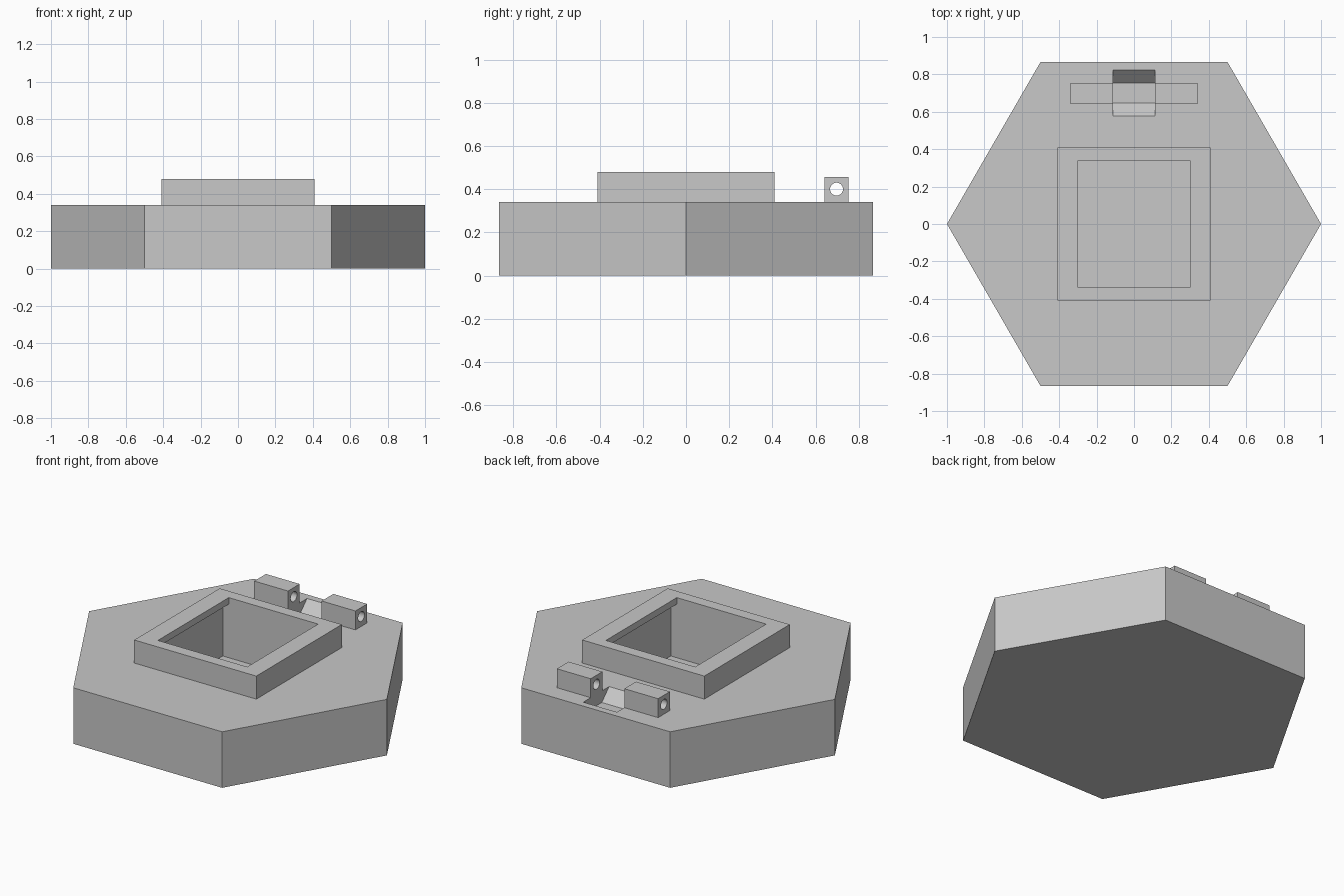
import bpy
import bmesh
import math
from mathutils import Matrix, Vector

default = bpy.data.objects.get("Cube")
if default:
    bpy.data.objects.remove(default, do_unlink=True)

# Single grey material
grey = bpy.data.materials.new("plain grey")
grey.use_nodes = True
COLOUR = (0.58, 0.58, 0.58, 1.0)
grey.diffuse_color = COLOUR
grey.node_tree.nodes["Principled BSDF"].inputs["Base Color"].default_value = COLOUR


def finish(name, bm):
    bmesh.ops.recalc_face_normals(bm, faces=bm.faces)
    mesh = bpy.data.meshes.new(name)
    bm.to_mesh(mesh)
    bm.free()
    mesh.materials.append(grey)
    obj = bpy.data.objects.new(name, mesh)
    bpy.context.collection.objects.link(obj)
    return obj


def box(name, low, high):
    low, high = Vector(low), Vector(high)
    bm = bmesh.new()
    matrix = Matrix.Translation((low + high) / 2) @ Matrix.Diagonal((*(high - low), 1))
    bmesh.ops.create_cube(bm, size=1, matrix=matrix)
    return finish(name, bm)


def prism(name, sides, radius, depth, centre, roll=0.0, along_x=False):
    bm = bmesh.new()
    matrix = Matrix.Translation(centre)
    if along_x:
        matrix = matrix @ Matrix.Rotation(math.pi / 2, 4, 'Y')
    matrix = matrix @ Matrix.Rotation(roll, 4, 'Z')
    bmesh.ops.create_cone(bm, cap_ends=True, segments=sides, radius1=radius,
                          radius2=radius, depth=depth, matrix=matrix)
    return finish(name, bm)


def combine(target, tool, operation):
    mod = target.modifiers.new(operation.lower(), 'BOOLEAN')
    mod.operation = operation
    mod.solver = 'EXACT'
    mod.object = tool
    bpy.context.view_layer.objects.active = target
    bpy.ops.object.modifier_apply(modifier=mod.name)
    bpy.data.objects.remove(tool, do_unlink=True)


DECK = 0.34
FLOOR = 0.115
AXIS_Y, AXIS_Z = 0.697, 0.40

# Hexagonal base, points on the x axis
hexagon = bmesh.new()
corners = [hexagon.verts.new((math.cos(i * math.pi / 3), math.sin(i * math.pi / 3), 0))
           for i in range(6)]
face = hexagon.faces.new(corners)
raised = bmesh.ops.extrude_face_region(hexagon, geom=[face])["geom"]
bmesh.ops.translate(hexagon, vec=(0, 0, DECK),
                    verts=[v for v in raised if isinstance(v, bmesh.types.BMVert)])
base = finish("hexagonal_base", hexagon)

# Raised square frame
combine(base, box("frame", (-0.41, -0.41, 0.2), (0.41, 0.41, 0.48)), 'UNION')

# Square pocket, with a narrower mouth leaving a lip along both sides
combine(base, box("pocket", (-0.34, -0.34, FLOOR), (0.34, 0.34, 0.44)), 'DIFFERENCE')
combine(base, box("mouth", (-0.30, -0.34, 0.3), (0.30, 0.34, 0.6)), 'DIFFERENCE')

# Octagonal clearance trough between the hinge knuckles
combine(base, prism("trough", 8, 0.1407, 0.226, (0, AXIS_Y + 0.003, AXIS_Z),
                    math.pi / 8, True), 'DIFFERENCE')

# Pair of bored hinge knuckles
for side, name in ((1, "left_hinge_knuckle"), (-1, "right_hinge_knuckle")):
    ends = sorted((side * 0.113, side * 0.34))
    knuckle = box(name, (ends[0], AXIS_Y - 0.056, DECK), (ends[1], AXIS_Y + 0.056, 0.455))
    bore = prism("bore", 32, 0.03, 0.4, (side * 0.225, AXIS_Y, AXIS_Z), 0, True)
    combine(knuckle, bore, 'DIFFERENCE')
